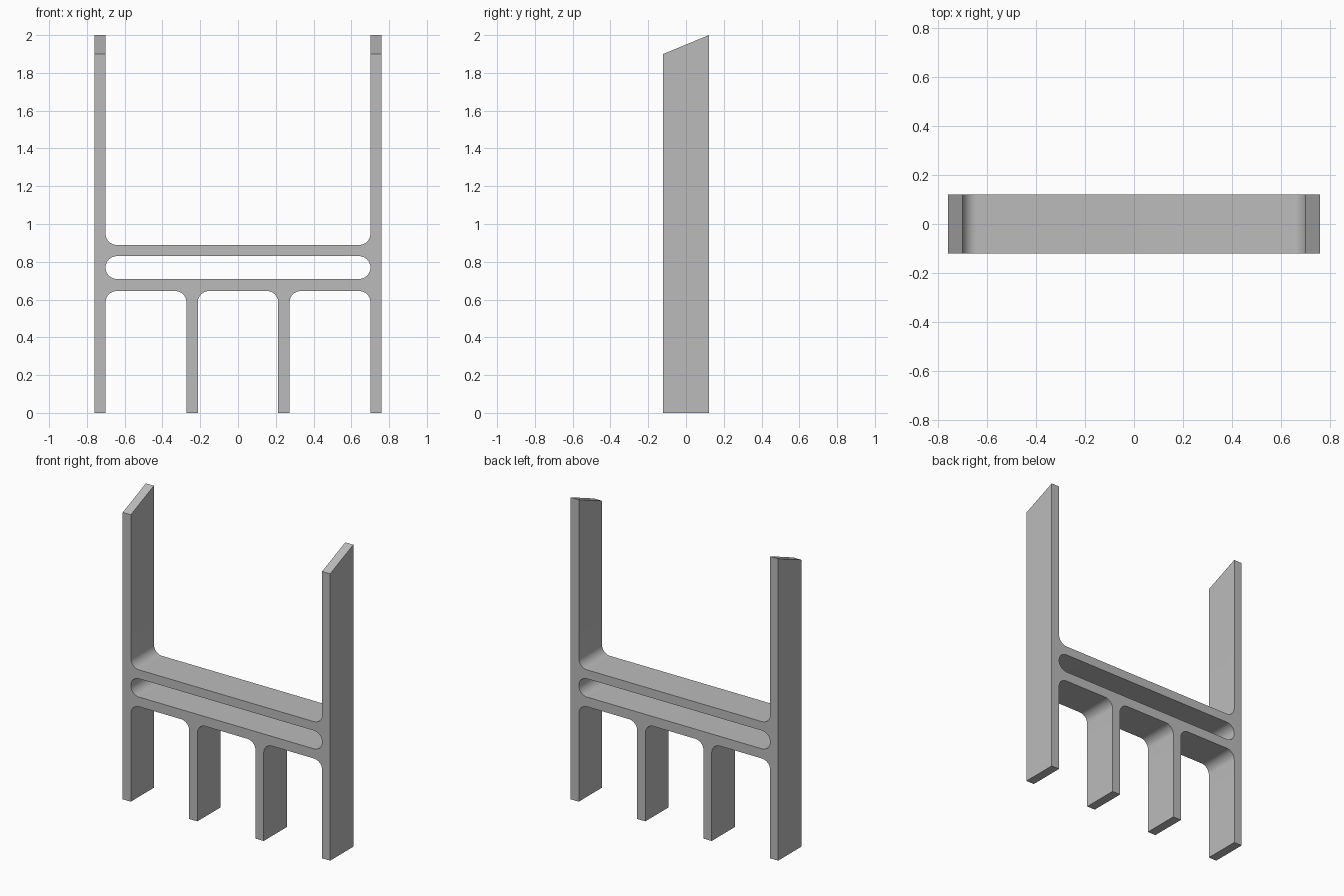
import bpy, bmesh
from math import pi
from mathutils import Vector, Matrix

cube = bpy.data.objects.get("Cube")
if cube:
    bpy.data.objects.remove(cube, do_unlink=True)

DEPTH = 0.242             # front to back
OUTER, INNER = 0.76, 0.701    # side uprights
LEG_IN, LEG_OUT = 0.213, 0.273  # middle legs
BEAM_LOW, SLOT_LOW, SLOT_HIGH, BEAM_HIGH = 0.645, 0.709, 0.83, 0.889
R = 0.06                  # fillet radius
STEPS = 10


def rounded(corners):
    """Replace each (x, z, radius) right-angle corner by an arc."""
    points = []
    for i, (x, z, r) in enumerate(corners):
        p = Vector((x, 0, z))
        if not r:
            points.append(p)
            continue
        before, after = corners[i - 1], corners[(i + 1) % len(corners)]
        a = (Vector((before[0], 0, before[1])) - p).normalized()
        b = (Vector((after[0], 0, after[1])) - p).normalized()
        centre = p + (a + b) * r
        turn = a.cross(b).normalized()
        for k in range(STEPS + 1):
            spin = Matrix.Rotation(-k / STEPS * pi / 2, 3, turn)
            points.append(centre + spin @ (-b * r))
    return points


def add_loop(bm, points):
    verts = [bm.verts.new(p) for p in points]
    return [bm.edges.new((v, verts[(i + 1) % len(verts)])) for i, v in enumerate(verts)]


# Outline of the rack: one half, then its mirror image
half = [
    (LEG_IN, BEAM_LOW, R), (LEG_IN, 0, 0), (LEG_OUT, 0, 0), (LEG_OUT, BEAM_LOW, R),
    (INNER, BEAM_LOW, R), (INNER, 0, 0), (OUTER, 0, 0), (OUTER, 2, 0),
    (INNER, 2, 0), (INNER, BEAM_HIGH, R),
]
outline = half + [(-x, z, r) for x, z, r in reversed(half)]

# Long slot with fully round ends
sr = (SLOT_HIGH - SLOT_LOW) / 2
slot = [(-INNER, SLOT_LOW, sr), (INNER, SLOT_LOW, sr),
        (INNER, SLOT_HIGH, sr), (-INNER, SLOT_HIGH, sr)]

# Fill the profile and extrude it to depth
bm = bmesh.new()
edges = add_loop(bm, rounded(outline)) + add_loop(bm, rounded(slot))
bmesh.ops.remove_doubles(bm, verts=bm.verts[:], dist=0.0001)
bmesh.ops.triangle_fill(bm, use_beauty=True, use_dissolve=False, edges=bm.edges[:])
bmesh.ops.translate(bm, verts=bm.verts[:], vec=(0, -DEPTH / 2, 0))
grown = bmesh.ops.extrude_face_region(bm, geom=bm.faces[:], use_keep_orig=True)
new_verts = [g for g in grown["geom"] if isinstance(g, bmesh.types.BMVert)]
bmesh.ops.translate(bm, verts=new_verts, vec=(0, DEPTH, 0))

# Slanted tops: lower at the front
for v in bm.verts:
    if v.co.z > 1.99 and v.co.y < 0:
        v.co.z = 1.9
bmesh.ops.recalc_face_normals(bm, faces=bm.faces[:])

mesh = bpy.data.meshes.new("rack_frame")
bm.to_mesh(mesh)
bm.free()
frame = bpy.data.objects.new("rack_frame", mesh)
bpy.context.collection.objects.link(frame)

# Plain grey material
grey = bpy.data.materials.new("plain grey")
grey.use_nodes = True
colour = (0.5, 0.5, 0.5, 1)
grey.diffuse_color = colour
grey.node_tree.nodes["Principled BSDF"].inputs["Base Color"].default_value = colour
mesh.materials.append(grey)

# Smooth fillets, sharp edges
bpy.context.view_layer.objects.active = frame
frame.select_set(True)
bpy.ops.object.shade_smooth_by_angle(angle=pi / 6)
